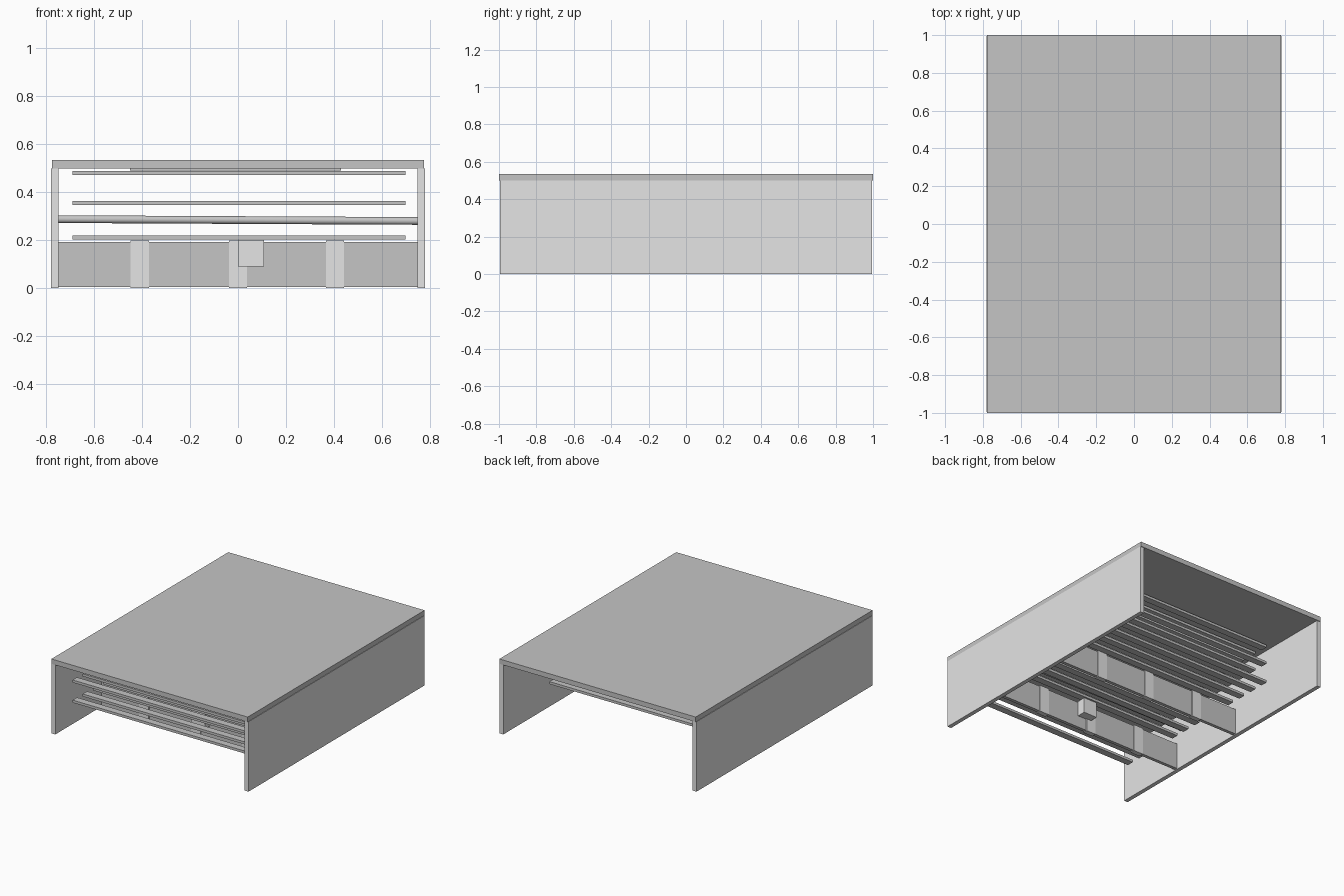
import bpy
import math

if "Cube" in bpy.data.objects:
    bpy.data.objects.remove(bpy.data.objects["Cube"])


def material(name, value):
    m = bpy.data.materials.new(name)
    m.diffuse_color = (value, value, value, 1)
    m.use_nodes = True
    m.node_tree.nodes["Principled BSDF"].inputs["Base Color"].default_value = m.diffuse_color
    return m


LIGHT = material("light grey", 0.78)
MID = material("mid grey", 0.56)


def box(name, x, y, z, mat):
    """Axis-aligned box from (min, max) pairs."""
    bpy.ops.mesh.primitive_cube_add(size=1)
    o = bpy.context.object
    o.name = name
    o.location = [(a + b) / 2 for a, b in (x, y, z)]
    o.scale = [b - a for a, b in (x, y, z)]
    bpy.ops.object.transform_apply(location=True, rotation=False, scale=True)
    o.data.materials.append(mat)
    return o


# top slab and the two long side walls
box("top_slab", (-0.777, 0.777), (-1.0, 1.0), (0.5, 0.535), MID)
for side, x in (("left", (-0.78, -0.75)), ("right", (0.75, 0.78))):
    box(side + "_wall", x, (-0.995, 0.995), (0.0, 0.5), LIGHT)

# two cross beams, each with three lighter upright blocks
for b, y in enumerate((-0.46, 0.14)):
    box(f"cross_beam_{b}", (-0.75, 0.75), (y - 0.012, y + 0.012), (0.005, 0.193), MID)
    for p, x in enumerate((-0.41, 0.0, 0.405)):
        box(f"beam_post_{b}_{p}", (x - 0.038, x + 0.038),
            (y - 0.018, y + 0.018), (0.0, 0.198), LIGHT)

# small box fixed through the front beam
box("small_box", (0.0, 0.108), (-0.53, -0.385), (0.09, 0.2), LIGHT)

# three tiers of slats
for t, z in enumerate((0.211, 0.355, 0.48)):
    for i in range(13):
        y = -0.86 + i * 0.115
        box(f"slat_{t}_{i}", (-0.69, 0.70), (y - 0.025, y + 0.025),
            (z - 0.009, z + 0.009), MID)

# thin batten under the slab
box("top_batten", (-0.45, 0.43), (-0.19, -0.14), (0.49, 0.5), MID)

# round rail between the walls, dropping slightly to the right
bpy.ops.mesh.primitive_cylinder_add(
    vertices=24, radius=0.016, depth=1.5, location=(0, -0.4, 0.284),
    rotation=(0, math.pi / 2 + 0.005, 0))
rail = bpy.context.object
rail.name = "round_rail"
rail.data.materials.append(MID)
bpy.ops.object.shade_smooth_by_angle(angle=math.radians(40))
